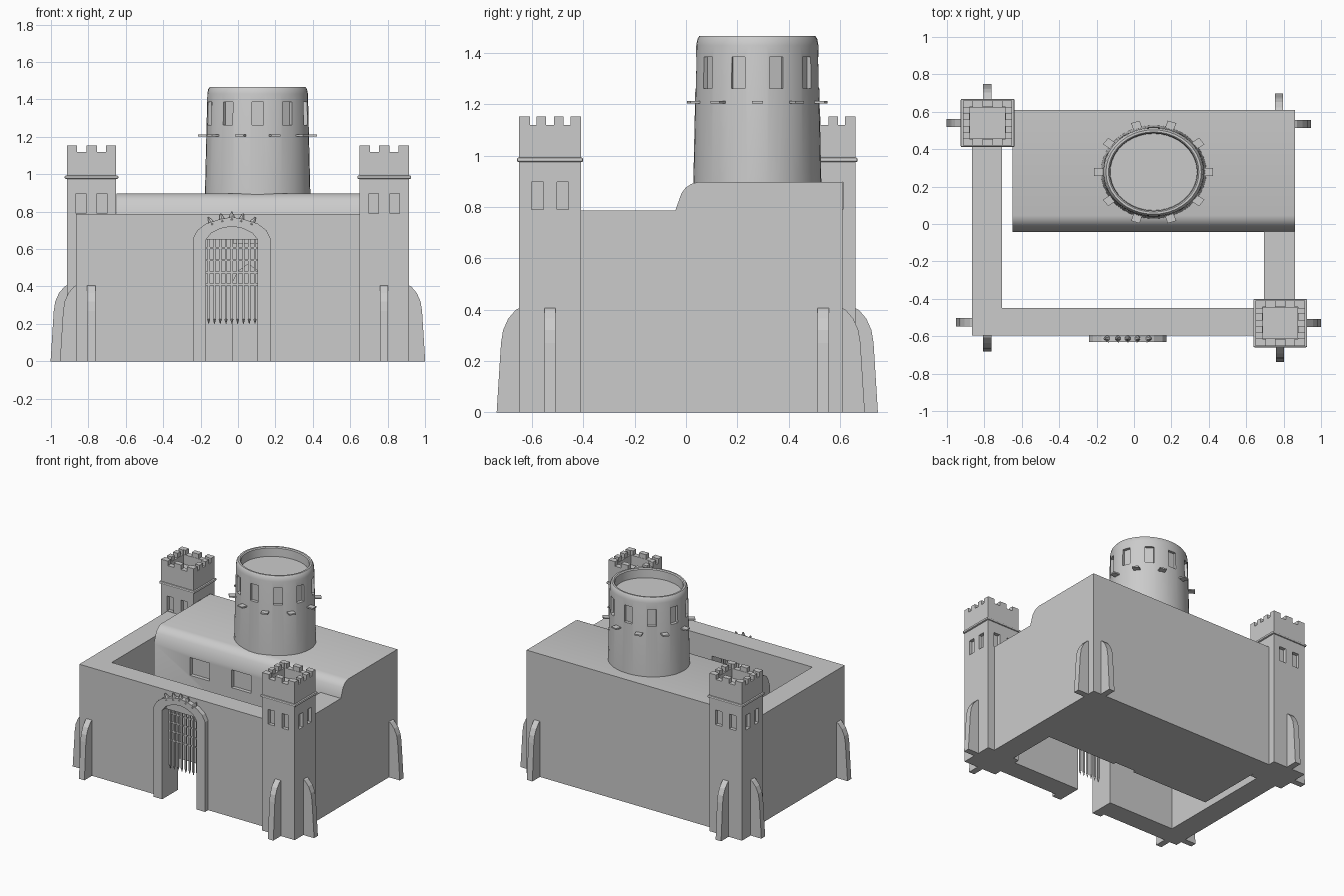
import bpy, bmesh, math
from mathutils import Matrix, Vector

if "Cube" in bpy.data.objects:
    bpy.data.objects.remove(bpy.data.objects["Cube"])


def make(name, bm):
    bmesh.ops.recalc_face_normals(bm, faces=bm.faces)
    me = bpy.data.meshes.new(name)
    bm.to_mesh(me)
    bm.free()
    ob = bpy.data.objects.new(name, me)
    bpy.context.collection.objects.link(ob)
    return ob


def add_box(bm, x0, x1, y0, y1, z0, z1, m=Matrix()):
    t = Matrix.Translation(((x0 + x1) / 2, (y0 + y1) / 2, (z0 + z1) / 2))
    s = Matrix.Diagonal((x1 - x0, y1 - y0, z1 - z0, 1))
    bmesh.ops.create_cube(bm, size=1, matrix=m @ t @ s)


def boxes(name, items):
    bm = bmesh.new()
    for b in items:
        add_box(bm, *b)
    return make(name, bm)


def add_prism(bm, pts, a, b, place):
    v0 = [bm.verts.new(place(p, q, a)) for p, q in pts]
    v1 = [bm.verts.new(place(p, q, b)) for p, q in pts]
    n = len(pts)
    bm.faces.new(v0)
    bm.faces.new(v1[::-1])
    for i in range(n):
        bm.faces.new((v0[i], v0[(i + 1) % n], v1[(i + 1) % n], v1[i]))


def prism(name, pts, a, b, place):
    bm = bmesh.new()
    add_prism(bm, pts, a, b, place)
    return make(name, bm)


def activate(ob):
    bpy.ops.object.select_all(action='DESELECT')
    ob.select_set(True)
    bpy.context.view_layer.objects.active = ob


def cut(ob, cutter):
    cutter.hide_render = True
    mod = ob.modifiers.new("cut", 'BOOLEAN')
    mod.operation = 'DIFFERENCE'
    mod.solver = 'EXACT'
    mod.object = cutter
    activate(ob)
    bpy.ops.object.modifier_apply(modifier=mod.name)
    bpy.data.objects.remove(cutter)


def smooth(ob, deg=30):
    activate(ob)
    bpy.ops.object.shade_smooth_by_angle(angle=math.radians(deg))


along_x = lambda p, q, t: (t, p, q)
along_y = lambda p, q, t: (p, t, q)
along_z = lambda p, q, t: (p, q, t)

# curtain walls: one U-shaped plan, with the gate passage cut through
GX = -0.033
wall_plan = [(-.865, .55), (-.865, -.595), (.86, -.595), (.86, 0), (.695, 0),
             (.695, -.45), (-.705, -.45), (-.705, .55)]
walls = prism("curtain_walls", wall_plan, 0, .787, along_z)
cut(walls, boxes("gate_cutter", [(GX - .138, GX + .138, -.7, -.4, -.1, .65)]))

# main keep block with rounded front shoulder
keep_side = [(-.042, 0), (.61, 0), (.61, .897), (.045, .897), (.02, .89), (-.002, .875),
             (-.017, .855), (-.028, .825), (-.042, .785)]
keep = prism("keep", keep_side, -.65, .86, along_x)
cut(keep, boxes("keep_window_cutter",
                [(x - .078, x + .078, -.1, -.015, .63, .76) for x in (-.28, .055, .39)]))
door = [(-.03, -.1), (.14, -.1), (.14, .42), (.11, .48), (.055, .52), (0, .48), (-.03, .42)]
cut(keep, prism("door_cutter", door, -.1, -.022, along_y))
smooth(keep)

# short rear wall piece behind the corner tower
boxes("rear_wall_link", [(-.72, -.64, .45, .61, 0, .787)])

# gate frame: pointed arch surround
half_out = [(.208, 0), (.208, .655), (.185, .70), (.14, .735), (.07, .758)]
half_in = [(.138, 0), (.138, .65), (.11, .685), (.06, .71)]
mir = lambda pts: [(-x, z) for x, z in reversed(pts)]
outer = half_out + [(0, .772)] + mir(half_out)
inner = half_in + [(0, .722)] + mir(half_in)
frame = prism("gate_frame", [(GX + x, z) for x, z in outer + inner[::-1]], -.63, -.59, along_y)

# pointed studs along the arch
bm = bmesh.new()
for dx, z, tilt in ((-.115, .75, -30), (-.055, .768, -15), (0, .778, 0), (.055, .768, 15), (.115, .75, 30)):
    m = Matrix.Translation((GX + dx, -.612, z)) @ Matrix.Rotation(math.radians(tilt), 4, 'Y')
    bmesh.ops.create_cone(bm, cap_ends=True, segments=6, radius1=.022, radius2=.004, depth=.045, matrix=m)
make("arch_studs", bm)

# portcullis: vertical bars with spikes plus cross bars
bm = bmesh.new()
for i in range(9):
    x = GX + (i - 4) * .031
    add_box(bm, x - .006, x + .006, -.561, -.549, .225, .655)
    m = Matrix.Translation((x, -.555, .213)) @ Matrix.Rotation(math.pi, 4, 'X')
    bmesh.ops.create_cone(bm, cap_ends=True, segments=4, radius1=.009, radius2=.001, depth=.026, matrix=m)
for z in (.41, .475, .54, .605):
    add_box(bm, GX - .138, GX + .138, -.559, -.551, z - .005, z + .005)
make("portcullis", bm)


# square corner towers
HX, HY = .132, .121


def corner_tower(name, cx, cy):
    body = boxes(name, [(cx - HX, cx + HX, cy - HY, cy + HY, 0, 1.12)])
    bm = bmesh.new()
    bmesh.ops.scale  # windows on all four faces, and the roof pit
    for s in (-1, 1):
        for o in (-.056, .056):
            x, y = cx + o, cy + s * HY
            add_box(bm, x - .026, x + .026, y - .025, y + .025, .79, .897)
            x, y = cx + s * HX, cy + o * .88
            add_box(bm, x - .025, x + .025, y - .023, y + .023, .79, .897)
    add_box(bm, cx - .093, cx + .093, cy - .083, cy + .083, 1.05, 1.3)
    cut(body, make("tower_cutter", bm))
    # rounded string course
    ledge = boxes(name + "_ledge", [(cx - .144, cx + .144, cy - .129, cy + .129, .975, .993)])
    bev = ledge.modifiers.new("round", 'BEVEL')
    bev.width, bev.segments = .007, 2
    # battlements
    items = []
    t, z0, z1 = .036, 1.11, 1.153
    for sx in (-1, 1):
        for sy in (-1, 1):
            for w, d in ((.055, t), (t, .042)):
                xa, ya = cx + sx * HX, cy + sy * HY
                xb, yb = xa - sx * w, ya - sy * d
                items.append((min(xa, xb), max(xa, xb), min(ya, yb), max(ya, yb), z0, z1))
    for s in (-1, 1):
        y = cy + s * (HY - t / 2)
        items.append((cx - .028, cx + .028, y - t / 2, y + t / 2, z0, z1))
        x = cx + s * (HX - t / 2)
        for o in (-.034, .034):
            items.append((x - t / 2, x + t / 2, cy + o - .019, cy + o + .019, z0, z1))
    boxes(name + "_battlements", items)


corner_tower("front_right_tower", .782, -.53)
corner_tower("back_left_tower", -.783, .54)

# buttresses: two per corner, curved outer edge
side = [(-.03, 0), (.087, 0), (.07, .27), (.062, .32), (.042, .365), (.012, .4), (-.03, .42)]


def buttress(name, x, y, deg):
    m = Matrix.Translation((x, y, 0)) @ Matrix.Rotation(math.radians(deg), 4, 'Z')
    ob = prism(name, side, -.022, .022, along_y)
    ob.data.transform(m)


buttress("buttress_fr_side", .782 + HX, -.53, 0)
buttress("buttress_fr_front", .78, -.53 - HY, -90)
buttress("buttress_fl_side", -.865, -.525, 180)
buttress("buttress_fl_front", -.785, -.595, -90)
buttress("buttress_bl_side", -.783 - HX, .54, 180)
buttress("buttress_bl_back", -.785, .54 + HY, 90)
buttress("buttress_br_side", .86, .535, 0)
buttress("buttress_br_back", .775, .61, 90)

# round tower: lathed, slightly oval, ten windows
N = 40
prof = [(.283, .85), (.269, 1.43), (.264, 1.455), (.255, 1.467), (.242, 1.467),
        (.235, 1.46), (.232, 1.40)]
bm = bmesh.new()
rings = [[bm.verts.new((r * math.cos(2 * math.pi * i / N), r * math.sin(2 * math.pi * i / N), z))
          for i in range(N)] for r, z in prof]
for a, b in zip(rings, rings[1:]):
    for i in range(N):
        bm.faces.new((a[i], a[(i + 1) % N], b[(i + 1) % N], b[i]))
bm.faces.new(rings[0][::-1])
bm.faces.new(rings[-1])
round_tower = make("round_tower", bm)
wb, pb = bmesh.new(), bmesh.new()
for k in range(10):
    add_box(wb, .248, .32, -.031, .031, 1.262, 1.385, Matrix.Rotation(math.radians(18 + 36 * k), 4, 'Z'))
    add_box(pb, .25, .318, -.024, .024, 1.203, 1.213, Matrix.Rotation(math.radians(36 * k), 4, 'Z'))
cut(round_tower, make("round_window_cutter", wb))
pegs = make("round_tower_pegs", pb)
oval = Matrix.Translation((.105, .278, 0)) @ Matrix.Diagonal((1, .885, 1, 1))
for ob in (round_tower, pegs):
    ob.data.transform(oval)
smooth(round_tower)
